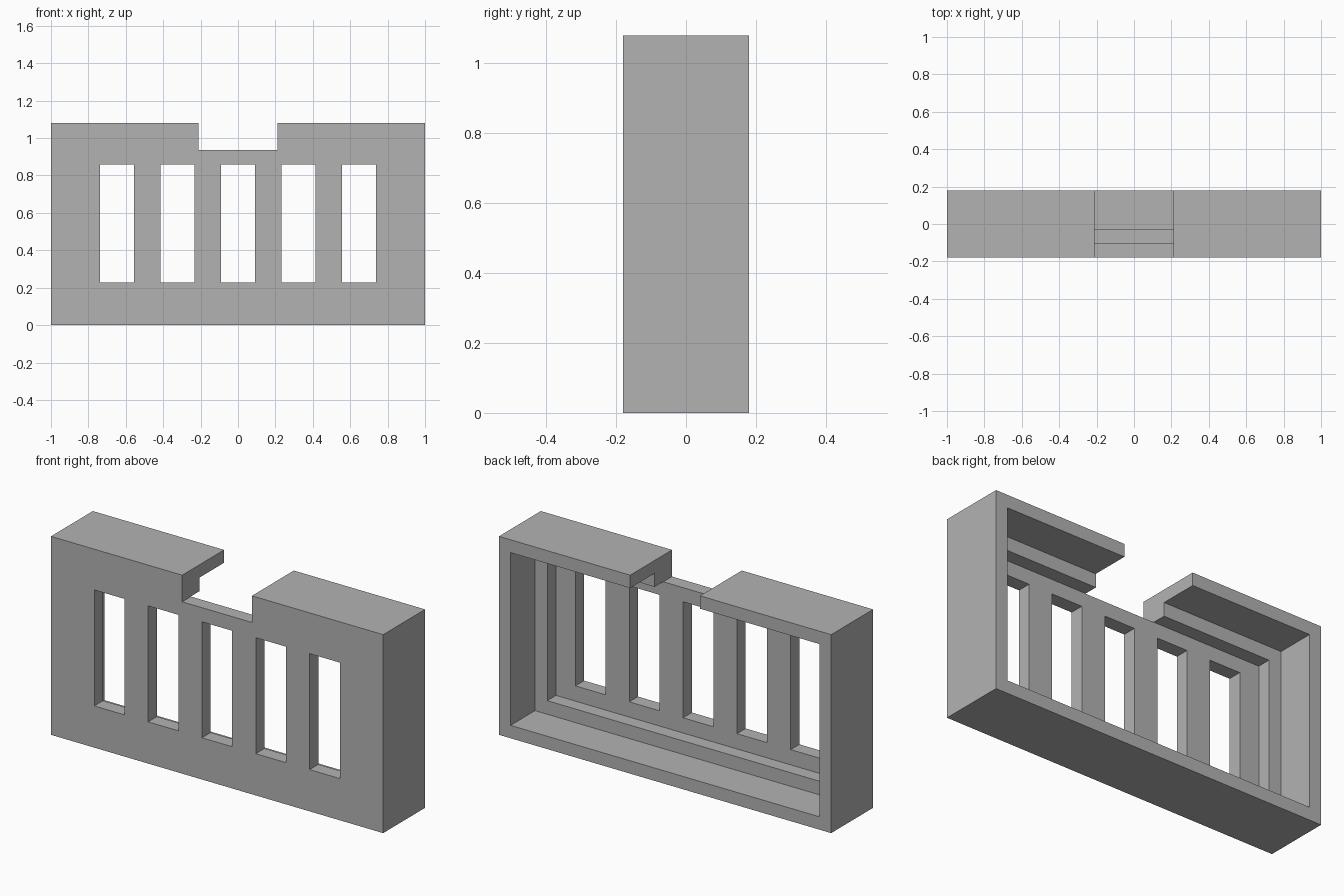
import bpy

cube = bpy.data.objects.get("Cube")
if cube:
    bpy.data.objects.remove(cube, do_unlink=True)

W, D, H = 1.0, 0.18, 1.08       # half width, half depth, height
RIM, STEP = 0.07, 0.144         # wall of the rear rim and of the inner step

grey = bpy.data.materials.new("plain grey")
grey.use_nodes = True
colour = (0.45, 0.45, 0.45, 1)
grey.diffuse_color = colour
grey.node_tree.nodes["Principled BSDF"].inputs["Base Color"].default_value = colour


def box(name, x, y, z):
    """Box spanning the given (low, high) ranges."""
    mesh = bpy.data.meshes.new(name)
    verts = [(a, b, c) for a in x for b in y for c in z]
    faces = [(0, 1, 3, 2), (4, 6, 7, 5), (0, 4, 5, 1),
             (2, 3, 7, 6), (0, 2, 6, 4), (1, 5, 7, 3)]
    mesh.from_pydata(verts, [], faces)
    mesh.materials.append(grey)
    obj = bpy.data.objects.new(name, mesh)
    bpy.context.collection.objects.link(obj)
    return obj


def cut(target, name, x, y, z):
    """Subtract a box from the target, then discard it."""
    cutter = box(name, x, y, z)
    cutter.hide_render = True
    mod = target.modifiers.new(name, 'BOOLEAN')
    mod.operation = 'DIFFERENCE'
    mod.solver = 'EXACT'
    mod.object = cutter
    bpy.context.view_layer.objects.active = target
    bpy.ops.object.modifier_apply(modifier=mod.name)
    bpy.data.objects.remove(cutter, do_unlink=True)


# Solid body, hollowed from the back in two steps
body = box("slotted_housing", (-W, W), (-D, D), (0, H))
cut(body, "rear_pocket", (-W + RIM, W - RIM), (-0.03, 0.3), (RIM, H - RIM))
cut(body, "inner_pocket", (-W + STEP, W - STEP), (-0.105, 0.05), (STEP, H - STEP))

# Notch through the top edge, opening into the inner pocket
cut(body, "top_notch", (-0.21, 0.21), (-0.4, 0.4), (H - STEP - 0.001, 1.4))

# Row of five upright slots in the front plate
for i in range(-2, 3):
    cx = i * 0.324
    cut(body, "front_slot", (cx - 0.091, cx + 0.091), (-0.4, 0), (0.227, 0.858))
